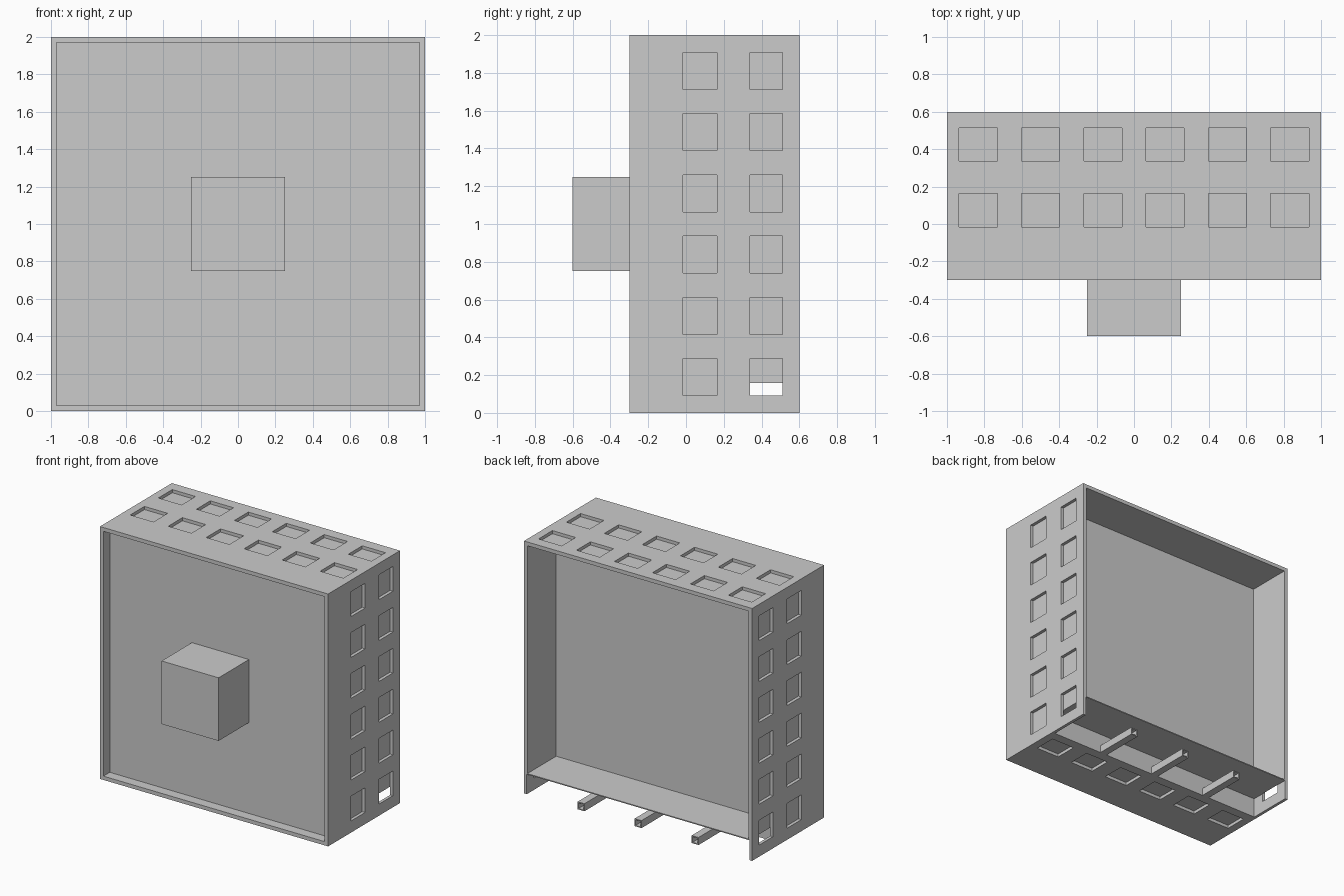
import bpy
import bmesh
from mathutils import Matrix, Vector

if "Cube" in bpy.data.objects:
    bpy.data.objects.remove(bpy.data.objects["Cube"])


def boxes(name, spans):
    """One object made of boxes given as ((x0,x1),(y0,y1),(z0,z1))."""
    bm = bmesh.new()
    for span in spans:
        lo = Vector(s[0] for s in span)
        hi = Vector(s[1] for s in span)
        m = Matrix.Translation((lo + hi) / 2) @ Matrix.Diagonal((hi - lo).to_4d())
        m[3][3] = 1.0
        bmesh.ops.create_cube(bm, size=1, matrix=m)
    me = bpy.data.meshes.new(name)
    bm.to_mesh(me)
    bm.free()
    ob = bpy.data.objects.new(name, me)
    bpy.context.collection.objects.link(ob)
    return ob


def cut(target, spans):
    """Subtract boxes from the target and remove the cutter."""
    cutter = boxes("cutter", spans)
    cutter.hide_render = True
    mod = target.modifiers.new("cut", 'BOOLEAN')
    mod.operation = 'DIFFERENCE'
    mod.solver = 'EXACT'
    mod.object = cutter
    bpy.context.view_layer.objects.active = target
    bpy.ops.object.modifier_apply(modifier=mod.name)
    bpy.data.objects.remove(cutter)


LIP = 0.97       # inner half width of the frame
MID = 0.24       # rear face of the central core
POCKET = 0.025   # depth of the blind windows
ROWS = [(-0.015, 0.163), (0.338, 0.512)]

# Housing with front recess, rear compartment and open space below its shelf
housing = boxes("housing", [((-1, 1), (-0.3, 0.6), (0, 2))])
cut(housing, [((-LIP, LIP), (-0.4, -0.22), (0.03, 1.97))])
cut(housing, [((-LIP, LIP), (MID, 0.7), (0.165, 1.97))])
cut(housing, [((-0.976, 0.976), (MID, 0.7), (-0.1, 0.157))])

# Shallow square windows on both sides, the top and the bottom
windows = []
for k in range(6):
    x = (k - 2.5) * 0.333
    z = 1 + (k - 2.5) * 0.324
    for row in ROWS:
        zs = (z - 0.098, z + 0.098)
        xs = (x - 0.102, x + 0.102)
        windows.append(((1 - POCKET, 1.1), row, zs))
        windows.append(((-1.1, POCKET - 1), row, zs))
        windows.append((xs, row, (2 - POCKET, 2.1)))
    windows.append((xs, ROWS[0], (-0.1, POCKET)))
cut(housing, windows)

# Block on the front panel
boxes("front_block", [((-0.25, 0.25), (-0.6, -0.22), (0.75, 1.25))])

# Hollow beams under the rear shelf
for i, x in enumerate((-0.5, 0, 0.5)):
    beam = boxes(f"floor_beam_{i + 1}", [((x - 0.03, x + 0.03), (MID, 0.6), (0, 0.06))])
    cut(beam, [((x - 0.022, x + 0.022), (MID - 0.1, 0.7), (0.008, 0.052))])
